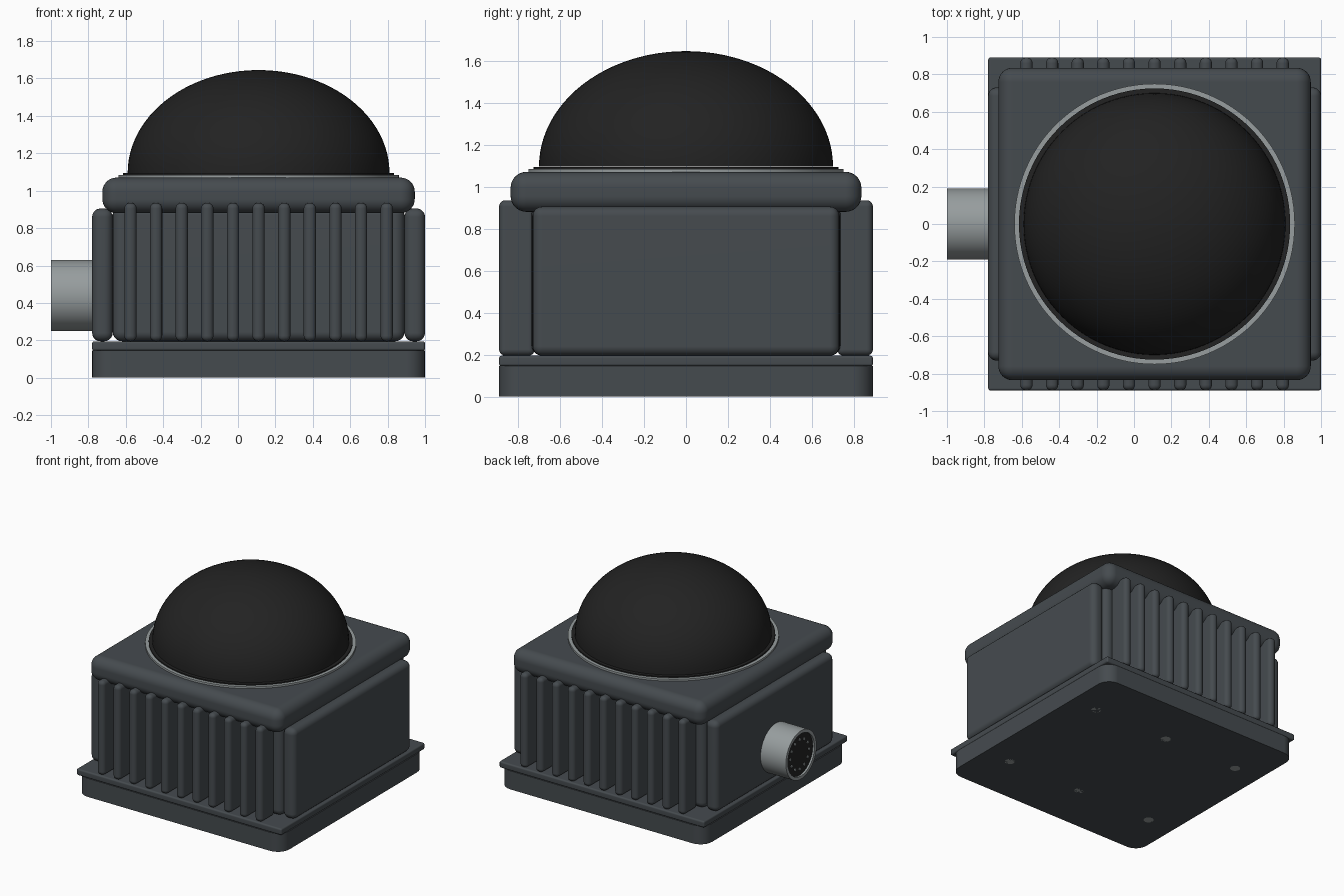
import bpy, bmesh, math
from mathutils import Matrix, Vector

cube = bpy.data.objects.get("Cube")
if cube:
    bpy.data.objects.remove(cube, do_unlink=True)


def material(name, rgb, rough=0.5):
    m = bpy.data.materials.new(name)
    m.use_nodes = True
    m.diffuse_color = (*rgb, 1)
    node = m.node_tree.nodes["Principled BSDF"]
    node.inputs["Base Color"].default_value = (*rgb, 1)
    node.inputs["Roughness"].default_value = rough
    return m


BODY = material("slate grey", (0.06, 0.07, 0.078))
BLACK = material("black", (0.016, 0.016, 0.016))
METAL = material("light metal grey", (0.31, 0.34, 0.345))

CX = 0.11      # middle of the housing, the connector sticks out to one side


def finish(name, bm, mat):
    bmesh.ops.recalc_face_normals(bm, faces=bm.faces)
    mesh = bpy.data.meshes.new(name)
    bm.to_mesh(mesh)
    bm.free()
    mesh.materials.append(mat)
    ob = bpy.data.objects.new(name, mesh)
    bpy.context.collection.objects.link(ob)
    bpy.ops.object.select_all(action='DESELECT')
    ob.select_set(True)
    bpy.context.view_layer.objects.active = ob
    bpy.ops.object.shade_smooth_by_angle(angle=math.radians(35))
    weighted = ob.modifiers.new("flat sides", 'WEIGHTED_NORMAL')
    weighted.keep_sharp = True
    return ob


def box(name, low, high, mat, round_by=0.03, segments=5, upright_only=False):
    """Rounded box between two corners."""
    low, high = Vector(low), Vector(high)
    bm = bmesh.new()
    bmesh.ops.create_cube(bm, size=1)
    for v in bm.verts:
        v.co = (low + high) / 2 + v.co * (high - low)
    edges = [e for e in bm.edges if not upright_only
             or abs(e.verts[0].co.z - e.verts[1].co.z) > 0.01]
    bmesh.ops.bevel(bm, geom=edges, offset=round_by, segments=segments,
                    profile=0.5, affect='EDGES')
    return finish(name, bm, mat)


def lathe(name, profile, mat, place, steps=64):
    """Spin (radius, height) points around z, then place the result."""
    bm = bmesh.new()
    verts = [bm.verts.new((r, 0, h)) for r, h in profile]
    edges = [bm.edges.new(pair) for pair in zip(verts, verts[1:])]
    bmesh.ops.spin(bm, geom=verts + edges, cent=(0, 0, 0), axis=(0, 0, 1),
                   angle=math.tau, steps=steps)
    bmesh.ops.remove_doubles(bm, verts=bm.verts, dist=0.0005)
    bm.transform(place)
    return finish(name, bm, mat)


# Base plate and flange
box("base_plate", (CX - 0.89, -0.89, 0), (CX + 0.89, 0.89, 0.145), BODY, 0.1, 6, True)
box("base_flange", (CX - 0.89, -0.89, 0.145), (CX + 0.89, 0.89, 0.195), BODY, 0.012, 3)

# Housing core, side panels and rounded lid
box("housing_core", (CX - 0.78, -0.735, 0.195), (CX + 0.78, 0.735, 0.92), BODY, 0.05)
for name, side in (("left_panel", 1), ("right_panel", -1)):
    xs = sorted((CX + side * 0.78, CX + side * 0.89))
    box(name, (xs[0], -0.73, 0.195), (xs[1], 0.73, 0.905), BODY, 0.045)
box("lid", (CX - 0.835, -0.835, 0.88), (CX + 0.835, 0.835, 1.07), BODY, 0.075, 8)

# Cooling fins on front and back
for name, side in (("front_fin", -1), ("back_fin", 1)):
    for i in range(11):
        x = CX + (i - 5) * 0.137
        ys = sorted((side * 0.72, side * 0.89))
        box(f"{name}_{i + 1}", (x - 0.033, ys[0], 0.195), (x + 0.033, ys[1], 0.935),
            BODY, 0.03, 4)

# Trim ring, gasket and dome
top = Matrix.Translation((CX, 0, 1.07))
lathe("trim_ring", [(0.7, 0), (0.75, 0), (0.75, 0.015), (0.7, 0.015)], METAL, top, 96)
lathe("gasket", [(0.725, 0), (0.725, 0.024), (0, 0.024)], BLACK, top, 96)
arc = [(0.7 * math.cos(a), 0.025 + 0.55 * math.sin(a))
       for a in (math.pi / 2 * i / 24 for i in range(25))]
lathe("dome", arc, BLACK, top, 96)

# Round connector: metal shell, dark insert and contacts, pointing to -x
plug = Matrix.Translation((-0.76, 0, 0.44)) @ Matrix.Rotation(-math.pi / 2, 4, 'Y')
lathe("connector_shell", [(0, 0), (0.19, 0), (0.19, 0.24), (0.165, 0.24), (0.165, 0.2),
                          (0, 0.2)], METAL, plug)
lathe("connector_insert", [(0.165, 0.2), (0.165, 0.225), (0, 0.225)], BLACK, plug)
for i in range(12):
    a = math.tau * i / 12
    spot = plug @ Matrix.Translation((0.115 * math.cos(a), 0.115 * math.sin(a), 0.225))
    lathe(f"contact_{i + 1}", [(0.011, 0), (0.011, 0.006), (0, 0.006)], METAL, spot, 12)

# Screws under the base
for i in (-1, 0, 1):
    for j in (-1, 1):
        spot = Matrix.Translation((CX + i * 0.66, j * 0.49, 0.002))
        lathe(f"base_screw_{i + 2}_{'front' if j < 0 else 'back'}",
              [(0, -0.002), (0.037, -0.002), (0.037, 0.002)], METAL, spot, 24)
